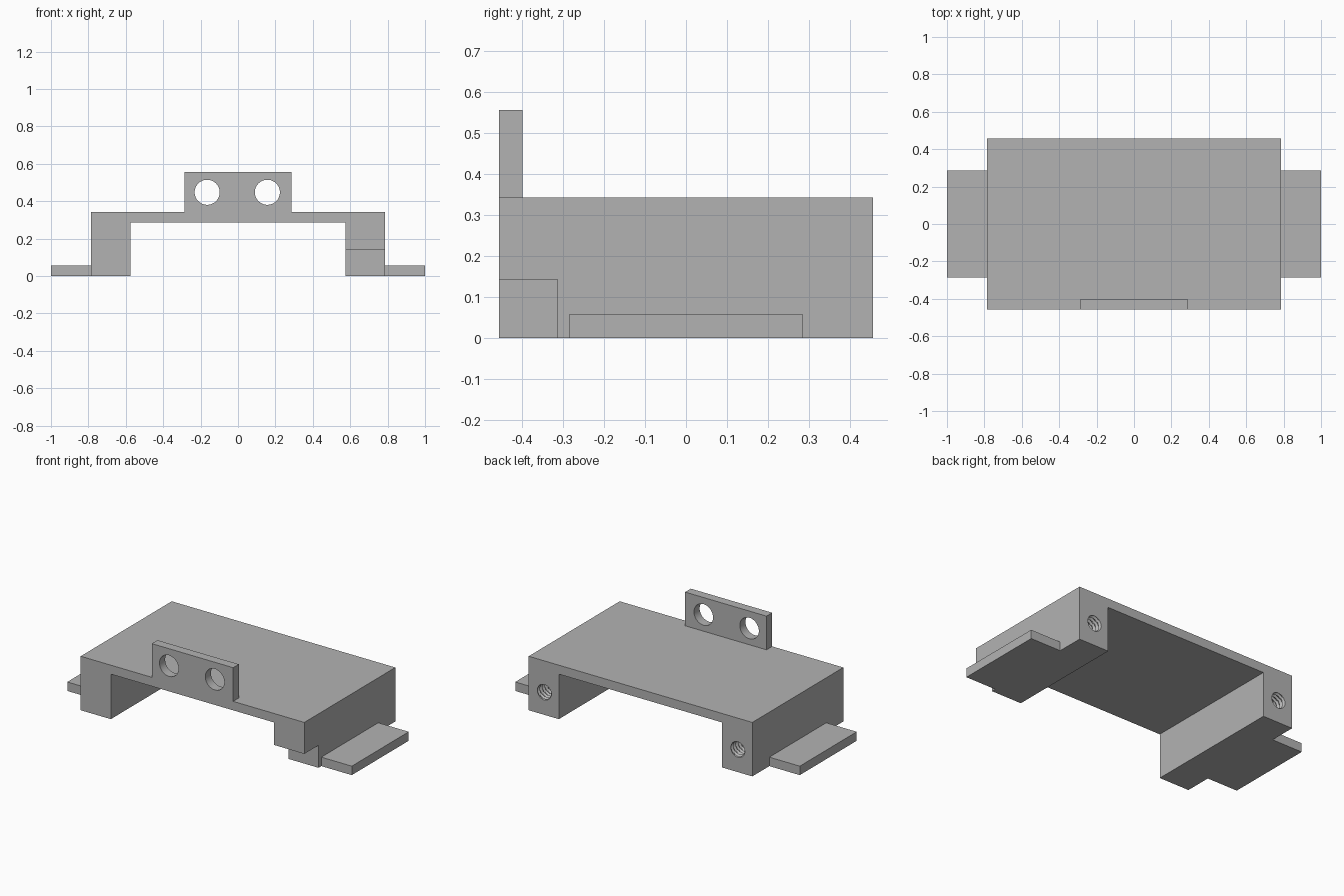
import bpy, bmesh, math
from mathutils import Matrix, Vector

cube = bpy.data.objects.get("Cube")
if cube:
    bpy.data.objects.remove(cube, do_unlink=True)

grey = bpy.data.materials.new("plain_grey")
grey.use_nodes = True
grey.diffuse_color = (0.45, 0.45, 0.45, 1)
grey.node_tree.nodes["Principled BSDF"].inputs["Base Color"].default_value = grey.diffuse_color


def make(name, bm):
    bmesh.ops.recalc_face_normals(bm, faces=bm.faces)
    mesh = bpy.data.meshes.new(name)
    bm.to_mesh(mesh)
    bm.free()
    mesh.materials.append(grey)
    obj = bpy.data.objects.new(name, mesh)
    bpy.context.collection.objects.link(obj)
    return obj


def box(name, low, high):
    bm = bmesh.new()
    low, high = Vector(low), Vector(high)
    size = Matrix.Diagonal((high - low).to_4d())
    bmesh.ops.create_cube(bm, size=1, matrix=Matrix.Translation((low + high) / 2) @ size)
    return make(name, bm)


def extrude_profile(name, points, y0, y1):
    bm = bmesh.new()
    face = bm.faces.new([bm.verts.new((x, y0, z)) for x, z in points])
    grown = bmesh.ops.extrude_face_region(bm, geom=[face])["geom"]
    verts = [v for v in grown if isinstance(v, bmesh.types.BMVert)]
    bmesh.ops.translate(bm, verts=verts, vec=(0, y1 - y0, 0))
    return make(name, bm)


def cylinder_y(name, x, y, z, radius, depth):
    bm = bmesh.new()
    place = Matrix.Translation((x, y, z)) @ Matrix.Rotation(math.pi / 2, 4, "X")
    bmesh.ops.create_cone(bm, cap_ends=True, segments=48, radius1=radius,
                          radius2=radius, depth=depth, matrix=place)
    return make(name, bm)


def screw_y(name, x, z, y_start, turns, pitch, r_min, r_max, segments=24, steps=4):
    """Threaded rod running towards -y, its radius following a helix."""
    bm = bmesh.new()
    rings = []
    for i in range(turns * steps + 1):
        ring = []
        for j in range(segments):
            phase = (i / steps + j / segments) % 1
            r = r_min + (r_max - r_min) * abs(2 * phase - 1)
            a = math.tau * j / segments
            ring.append(bm.verts.new((x + r * math.cos(a), y_start - i * pitch / steps,
                                      z + r * math.sin(a))))
        rings.append(ring)
    for one, two in zip(rings, rings[1:]):
        for j in range(segments):
            k = (j + 1) % segments
            bm.faces.new((one[j], one[k], two[k], two[j]))
    bm.faces.new(rings[0])
    bm.faces.new(rings[-1])
    bmesh.ops.triangulate(bm, faces=bm.faces)
    return make(name, bm)


def combine(base, tool, operation):
    tool.hide_render = True
    mod = base.modifiers.new(tool.name, "BOOLEAN")
    mod.object, mod.operation, mod.solver = tool, operation, "EXACT"
    bpy.context.view_layer.objects.active = base
    bpy.ops.object.modifier_apply(modifier=mod.name)
    bpy.data.objects.remove(tool, do_unlink=True)


# Main dimensions
OUT, INN, TOP, DEEP, THIN = 0.786, 0.574, 0.343, 0.457, 0.057

# Bridge with two legs
bracket = extrude_profile("mounting_bracket", [
    (-OUT, 0), (-OUT, TOP), (OUT, TOP), (OUT, 0),
    (INN, 0), (INN, TOP - THIN), (-INN, TOP - THIN), (-INN, 0)], -DEEP, DEEP)

# Upright plate at the front edge
combine(bracket, box("upright_plate", (-0.286, -DEEP, 0.31), (0.286, -0.4, 0.557)), "UNION")

# Side flanges
for side, name in ((1, "left_flange"), (-1, "right_flange")):
    xs = sorted((side * 0.7, side))
    combine(bracket, box(name, (xs[0], -0.286, 0), (xs[1], 0.286, THIN)), "UNION")

# Notch under the front of the left leg
combine(bracket, box("notch_cutter", (0.5, -0.6, -0.1), (0.9, -0.314, 0.143)), "DIFFERENCE")

# Round holes through the upright plate
for x in (-0.165, 0.157):
    combine(bracket, cylinder_y("plate_hole_cutter", x, -0.43, 0.448, 0.067, 0.2), "DIFFERENCE")

# Merge leftover coplanar faces
bm = bmesh.new()
bm.from_mesh(bracket.data)
bmesh.ops.dissolve_limit(bm, angle_limit=0.002, verts=bm.verts, edges=bm.edges)
bm.to_mesh(bracket.data)
bm.free()

# Threaded holes in the back of the legs
for x in (-0.68, 0.68):
    combine(bracket, screw_y("thread_cutter", x, 0.143, DEEP + 0.013, 12, 0.025,
                             0.043, 0.055), "DIFFERENCE")

bracket.select_set(True)
bpy.context.view_layer.objects.active = bracket
bpy.ops.object.shade_smooth_by_angle(angle=math.radians(30))
